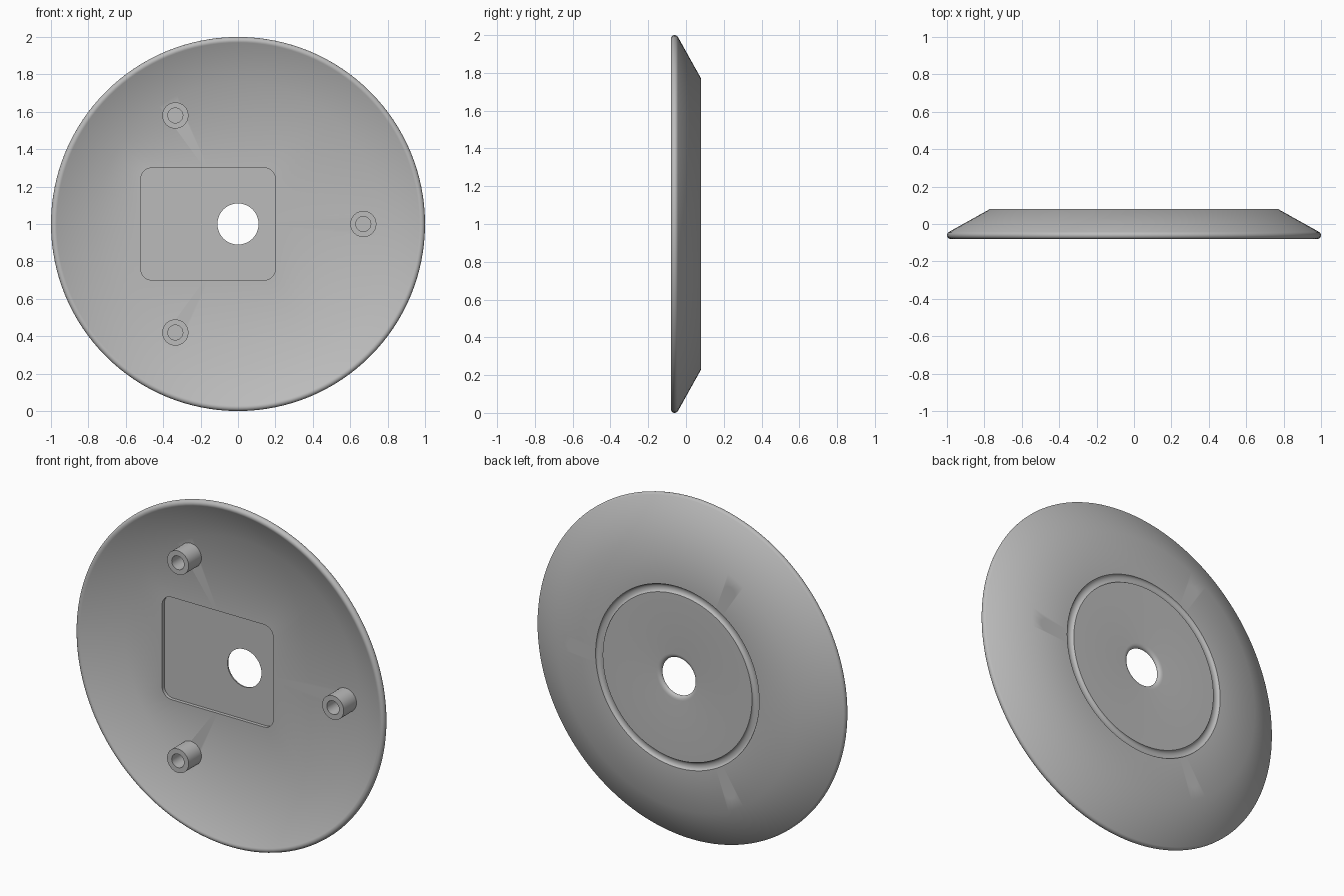
import bpy, bmesh, math
from mathutils import Vector

cube = bpy.data.objects.get("Cube")
if cube:
    bpy.data.objects.remove(cube, do_unlink=True)

CENTRE_Z = 1.0

grey = bpy.data.materials.new("plain_grey")
grey.use_nodes = True
grey.diffuse_color = (0.5, 0.5, 0.5, 1)
grey.node_tree.nodes["Principled BSDF"].inputs["Base Color"].default_value = (0.5, 0.5, 0.5, 1)


def make_object(name, bm):
    bmesh.ops.recalc_face_normals(bm, faces=bm.faces)
    mesh = bpy.data.meshes.new(name)
    bm.to_mesh(mesh)
    bm.free()
    mesh.materials.append(grey)
    obj = bpy.data.objects.new(name, mesh)
    bpy.context.collection.objects.link(obj)
    return obj


def lathe(name, profile, centre, segments):
    """Turn a closed (radius, y) profile about an axis along y."""
    bm = bmesh.new()
    rings = []
    for i in range(segments):
        a = math.tau * i / segments
        rings.append([bm.verts.new((centre[0] + r * math.cos(a), y,
                                    centre[1] + r * math.sin(a))) for r, y in profile])
    n = len(profile)
    for i, ring in enumerate(rings):
        nxt = rings[(i + 1) % segments]
        for j in range(n):
            k = (j + 1) % n
            bm.faces.new((ring[j], ring[k], nxt[k], nxt[j]))
    return make_object(name, bm)


def arc(cx, cy, rx, ry, start, end, steps):
    angles = [math.radians(start + (end - start) * i / steps) for i in range(steps + 1)]
    return [(cx + rx * math.cos(a), cy + ry * math.sin(a)) for a in angles]


def rod(name, centre, radius, y0, y1, segments=32):
    bm = bmesh.new()
    bmesh.ops.create_cone(bm, cap_ends=True, segments=segments, radius1=radius,
                          radius2=radius, depth=y1 - y0)
    for v in bm.verts:
        x, y, z = v.co
        v.co = Vector((centre[0] + x, (y0 + y1) / 2 + z, centre[1] + y))
    return make_object(name, bm)


def cut(target, cutter):
    mod = target.modifiers.new("cut", 'BOOLEAN')
    mod.operation = 'DIFFERENCE'
    mod.solver = 'EXACT'
    mod.object = cutter
    cutter.hide_render = True
    bpy.context.view_layer.objects.active = target
    bpy.ops.object.modifier_apply(modifier=mod.name)
    bpy.data.objects.remove(cutter, do_unlink=True)


def smooth(obj):
    bpy.ops.object.select_all(action='DESELECT')
    obj.select_set(True)
    bpy.context.view_layer.objects.active = obj
    bpy.ops.object.shade_smooth_by_angle(angle=math.radians(38))


# Dish: centre hole with rounded back edge, ring groove, sloped wall, rounded rim
profile = [(0.11, 0.04)]
profile += arc(0.135, 0.064, 0.025, 0.016, 180, 90, 5)
profile += arc(0.507, 0.08, 0.023, 0.015, 180, 360, 8)
profile += [(0.77, 0.08)]
profile += arc(0.98, -0.06, 0.02, 0.02, 60, -120, 10)
profile += [(0.759, 0.04)]
dish = lathe("dish", profile, (0, CENTRE_Z), 128)

# Rounded rectangular pocket in the front of the plate
bm = bmesh.new()
bmesh.ops.create_cube(bm, size=1)
for v in bm.verts:
    v.co = Vector((-0.16 + v.co.x * 0.72, -0.07 + v.co.y * 0.26, CENTRE_Z + v.co.z * 0.6))
corners = [e for e in bm.edges if abs(e.verts[0].co.y - e.verts[1].co.y) > 0.1]
bmesh.ops.bevel(bm, geom=corners, offset=0.06, segments=8, profile=0.5, affect='EDGES')
cut(dish, make_object("pocket_cutter", bm))

# Three hollow screw posts, with their holes through the plate
for i in range(3):
    a = math.tau * i / 3
    spot = (0.67 * math.cos(a), CENTRE_Z + 0.67 * math.sin(a))
    cut(dish, rod("screw_hole_cutter", spot, 0.04, 0.0, 0.12))
    tube = [(0.04, -0.078), (0.07, -0.078), (0.07, 0.05), (0.04, 0.05)]
    smooth(lathe(f"screw_post_{i + 1}", tube, spot, 32))

smooth(dish)
